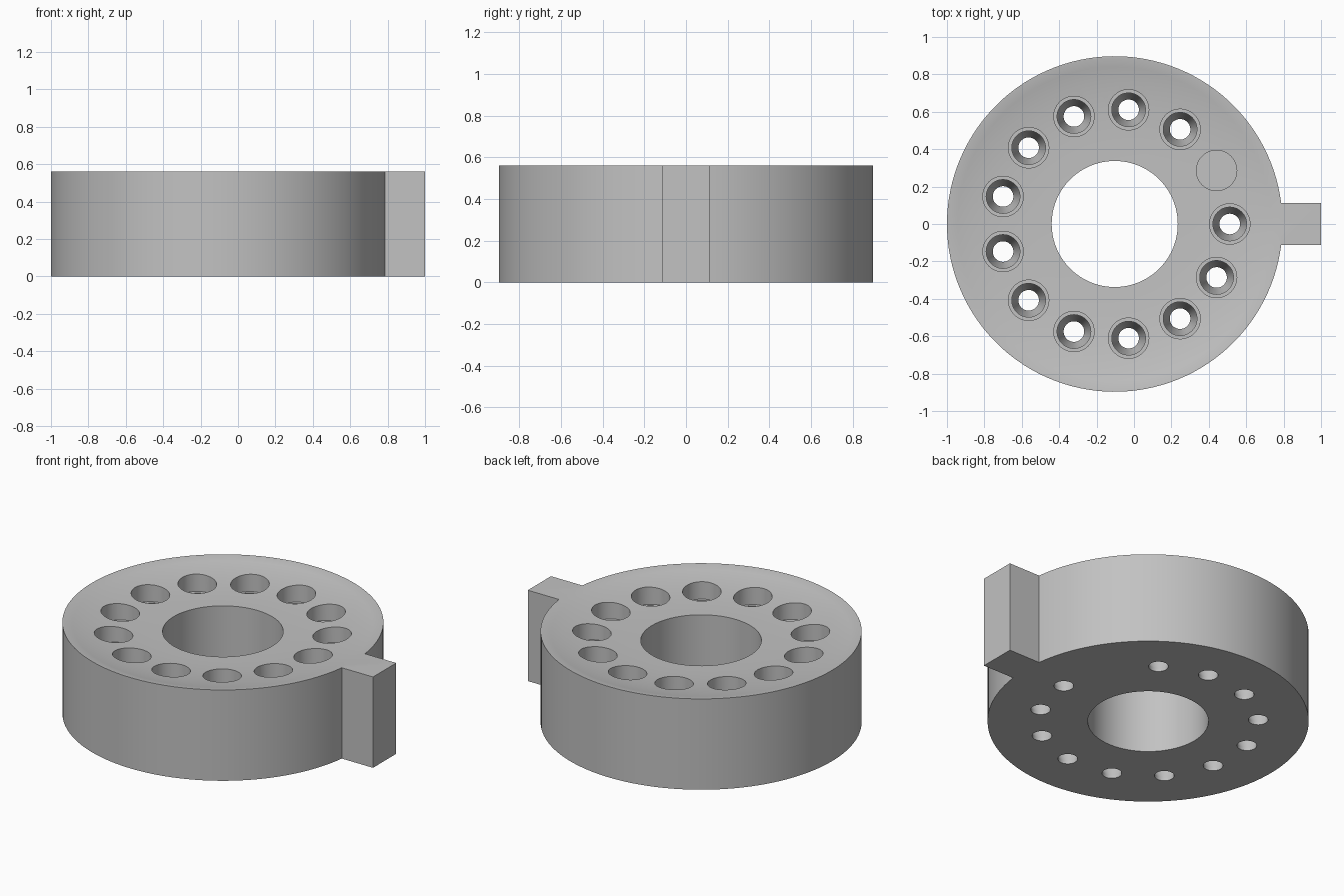
import bpy, bmesh, math
from mathutils import Vector

cube = bpy.data.objects.get("Cube")
if cube:
    bpy.data.objects.remove(cube, do_unlink=True)

CENTRE_X, RADIUS, HEIGHT = -0.103, 0.897, 0.56
TAB_HALF, TAB_END = 0.113, 1.0
BORE_RADIUS, DISH_RADIUS, DISH_DEPTH = 0.337, 0.892, 0.058
RING_RADIUS, POCKETS, BLIND_POCKET = 0.615, 13, 1
FLOOR = 0.42

grey = bpy.data.materials.new("plain grey")
grey.use_nodes = True
grey.diffuse_color = (0.54, 0.54, 0.54, 1)
grey.node_tree.nodes["Principled BSDF"].inputs["Base Color"].default_value = (0.54, 0.54, 0.54, 1)


def make_object(name, bm):
    bmesh.ops.recalc_face_normals(bm, faces=bm.faces)
    mesh = bpy.data.meshes.new(name)
    bm.to_mesh(mesh)
    bm.free()
    mesh.materials.append(grey)
    obj = bpy.data.objects.new(name, mesh)
    bpy.context.collection.objects.link(obj)
    return obj


def add_turned(bm, x, y, profile, sides):
    """Closed turned solid from (radius, height) pairs."""
    rings = []
    for r, z in profile:
        rings.append([bm.verts.new((x + r * math.cos(math.tau * i / sides),
                                    y + r * math.sin(math.tau * i / sides), z))
                      for i in range(sides)])
    for low, high in zip(rings, rings[1:]):
        for i in range(sides):
            j = (i + 1) % sides
            bm.faces.new((low[i], low[j], high[j], high[i]))
    bm.faces.new(rings[0][::-1])
    bm.faces.new(rings[-1])


def subtract(obj, bm):
    """Cut a solid out of the object and discard the cutter."""
    cutter = make_object("cutter", bm)
    cutter.hide_render = True
    cut = obj.modifiers.new("cut", "BOOLEAN")
    cut.operation = "DIFFERENCE"
    cut.solver = "EXACT"
    cut.object = cutter
    bpy.ops.object.modifier_apply(modifier=cut.name)
    bpy.data.objects.remove(cutter, do_unlink=True)


def dish_height(r):
    return HEIGHT - DISH_DEPTH * (1 - (r / DISH_RADIUS) ** 4)


# Disc and side tab as one extruded outline
bm = bmesh.new()
start = math.asin(TAB_HALF / RADIUS)
steps = 120
outline = [(TAB_END, -TAB_HALF), (TAB_END, TAB_HALF)]
for i in range(steps + 1):
    a = start + (math.tau - 2 * start) * i / steps
    outline.append((CENTRE_X + RADIUS * math.cos(a), RADIUS * math.sin(a)))
base = bm.faces.new([bm.verts.new((x, y, 0)) for x, y in outline])
top = bmesh.ops.extrude_face_region(bm, geom=[base], use_keep_orig=True)["geom"]
bmesh.ops.translate(bm, vec=Vector((0, 0, HEIGHT)),
                    verts=[v for v in top if isinstance(v, bmesh.types.BMVert)])
body = make_object("disc_with_tab", bm)
bpy.ops.object.select_all(action="DESELECT")
body.select_set(True)
bpy.context.view_layer.objects.active = body

# Central bore opening into a shallow dished top
bm = bmesh.new()
rings = 8
outer = DISH_RADIUS + 0.02
radii = [BORE_RADIUS + (outer - BORE_RADIUS) * i / rings for i in range(rings + 1)]
profile = [(BORE_RADIUS, -0.1)] + [(r, dish_height(r)) for r in radii]
add_turned(bm, CENTRE_X, 0, profile + [(outer, HEIGHT + 0.1)], 120)
subtract(body, bm)

# Ring of stepped pockets with tapered seats, one of them blind
bm = bmesh.new()
pocket = [(0.108, FLOOR), (0.108, HEIGHT + 0.1)]
seat = [(0.055, -0.1), (0.055, 0.02), (0.09, 0.1), (0.09, FLOOR)]
for k in range(POCKETS):
    a = math.tau * k / POCKETS
    add_turned(bm, CENTRE_X + RING_RADIUS * math.cos(a), RING_RADIUS * math.sin(a),
               pocket if k == BLIND_POCKET else seat + pocket, 48)
subtract(body, bm)

bpy.ops.object.shade_smooth_by_angle(angle=math.radians(30))
